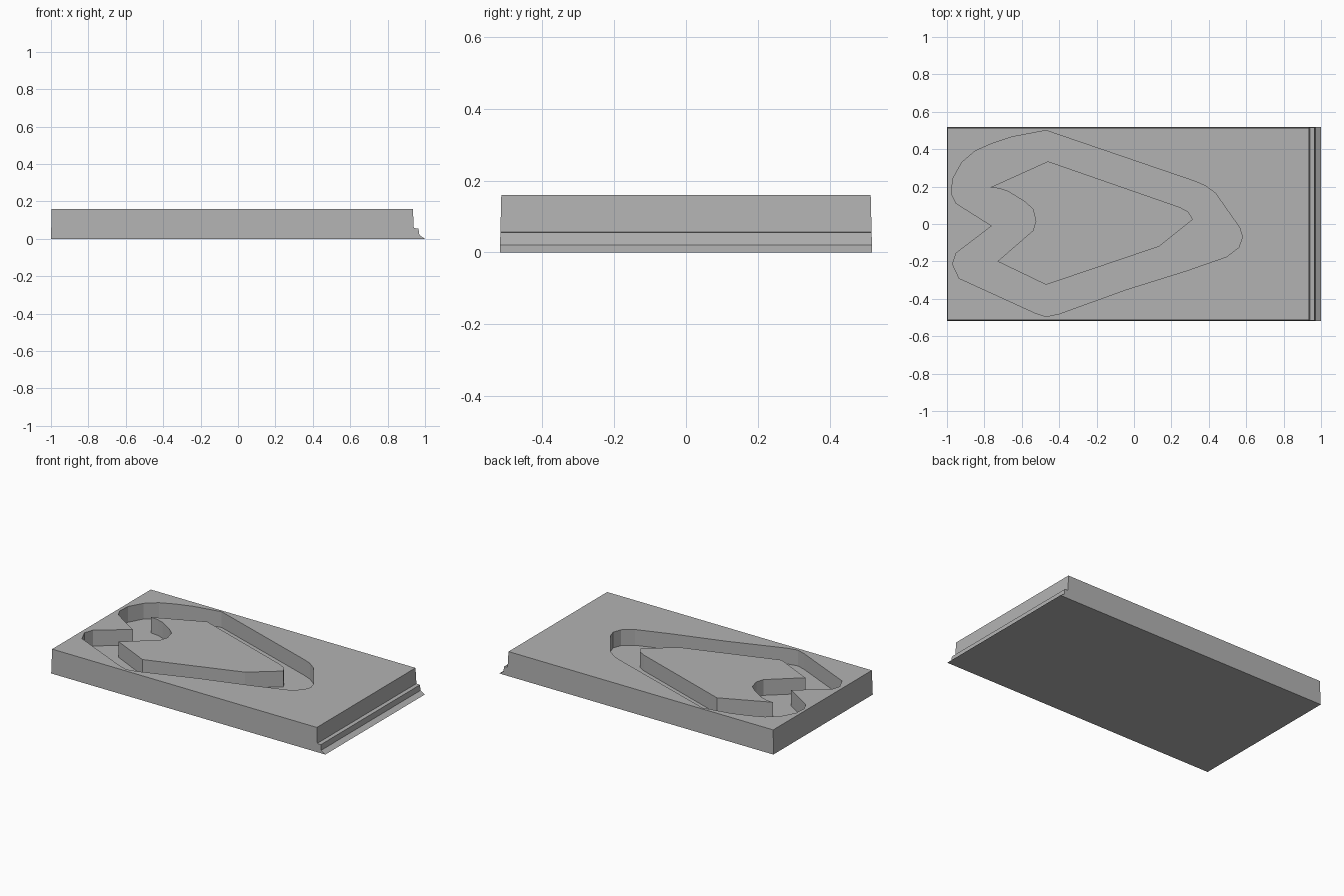
import bpy
import bmesh

if "Cube" in bpy.data.objects:
    bpy.data.objects.remove(bpy.data.objects["Cube"], do_unlink=True)

TOP = 0.16      # upper surface
FLOOR = 0.056   # bottom of the channel

grey = bpy.data.materials.new("plain grey")
grey.use_nodes = True
colour = (0.45, 0.45, 0.45, 1)
grey.diffuse_color = colour
grey.node_tree.nodes["Principled BSDF"].inputs["Base Color"].default_value = colour


def loft(name, start, end):
    """Solid between two matching closed outlines."""
    bm = bmesh.new()
    a = [bm.verts.new(p) for p in start]
    b = [bm.verts.new(p) for p in end]
    bm.faces.new(a)
    bm.faces.new(b)
    for i in range(len(a)):
        j = (i + 1) % len(a)
        bm.faces.new((a[i], a[j], b[j], b[i]))
    bmesh.ops.recalc_face_normals(bm, faces=bm.faces)
    mesh = bpy.data.meshes.new(name)
    bm.to_mesh(mesh)
    bm.free()
    mesh.materials.append(grey)
    obj = bpy.data.objects.new(name, mesh)
    bpy.context.collection.objects.link(obj)
    return obj


def prism(name, outline, low, high):
    return loft(name, [(x, y, low) for x, y in outline],
                [(x, y, high) for x, y in outline])


# Slab: side profile with a stepped lip, sides leaning in slightly
profile = [(-1, 0), (1, 0), (.97, .02), (.965, .055), (.94, .057),
           (.935, TOP), (-.996, TOP)]


def side(sign):
    return [(x, sign * (.518 - .025 * z), z) for x, z in profile]


slab = loft("slab", side(-1), side(1))

# Outer edge of the channel
outer = [(-.47, .5), (.32, .23), (.38, .205), (.435, .165), (.565, -.02),
         (.58, -.07), (.56, -.125), (.495, -.175), (.28, -.25), (-.04, -.35),
         (-.4, -.48), (-.47, -.495), (-.53, -.475), (-.935, -.29),
         (-.97, -.215), (-.95, -.155), (-.76, -.01), (-.95, .11),
         (-.975, .16), (-.97, .24), (-.92, .33), (-.85, .39),
         (-.76, .43), (-.655, .465)]

# Island left standing inside the channel
inner = [(-.46, .335), (.245, .09), (.29, .065), (.315, .025), (.135, -.12),
         (-.47, -.325), (-.73, -.2), (-.54, -.035), (-.525, .015),
         (-.54, .08), (-.585, .12), (-.675, .175), (-.72, .19), (-.77, .195)]

# Cut the pocket
cutter = prism("pocket_cutter", outer, FLOOR, TOP + .1)
cutter.hide_render = True
cut = slab.modifiers.new("pocket", "BOOLEAN")
cut.operation = "DIFFERENCE"
cut.solver = "EXACT"
cut.object = cutter
bpy.context.view_layer.objects.active = slab
bpy.ops.object.modifier_apply(modifier=cut.name)
bpy.data.objects.remove(cutter, do_unlink=True)

# Island, slightly sunk into the channel floor
prism("island", inner, FLOOR - .005, TOP)
